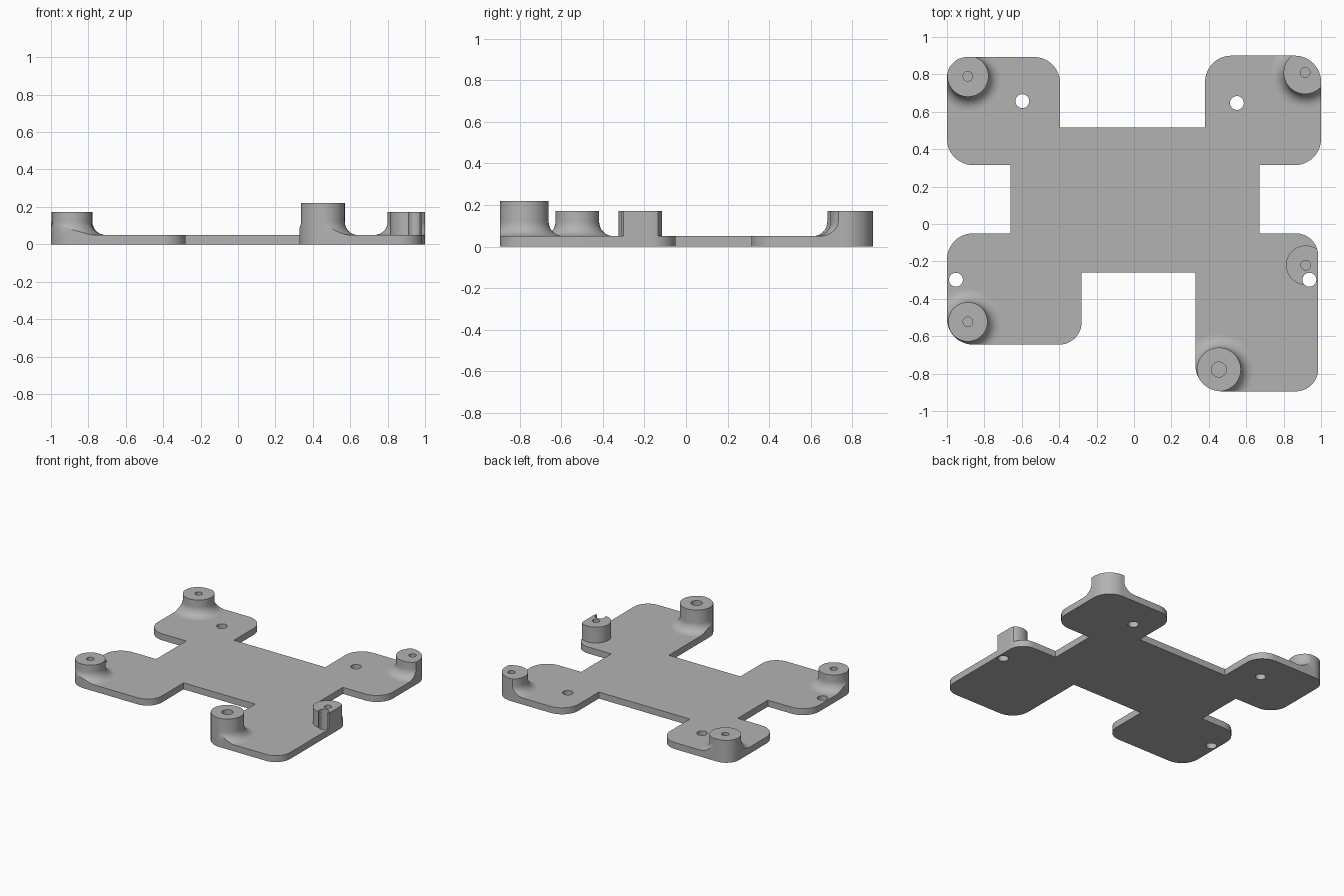
import bpy, bmesh
from math import pi, sin, cos
from mathutils import Vector

if "Cube" in bpy.data.objects:
    bpy.data.objects.remove(bpy.data.objects["Cube"])

grey = bpy.data.materials.new("plain grey")
grey.use_nodes = True
colour = (0.45, 0.45, 0.45, 1)
grey.diffuse_color = colour
grey.node_tree.nodes["Principled BSDF"].inputs["Base Color"].default_value = colour

THICK = 0.05
FILLET = 0.07


def make_object(name, bm):
    bmesh.ops.recalc_face_normals(bm, faces=bm.faces)
    mesh = bpy.data.meshes.new(name)
    bm.to_mesh(mesh)
    bm.free()
    mesh.materials.append(grey)
    obj = bpy.data.objects.new(name, mesh)
    bpy.context.collection.objects.link(obj)
    return obj


def rounded_outline(corners, steps=12):
    """Replace each (x, y, radius) corner by an arc."""
    points = []
    for i, (x, y, r) in enumerate(corners):
        p = Vector((x, y))
        if r == 0:
            points.append(p)
            continue
        before = (Vector(corners[i - 1][:2]) - p).normalized()
        after = (Vector(corners[(i + 1) % len(corners)][:2]) - p).normalized()
        centre = p + r * (before + after)
        for k in range(steps + 1):
            a = pi / 2 * k / steps
            points.append(centre - r * (after * cos(a) + before * sin(a)))
    return points


def prism(name, points, bottom, top):
    bm = bmesh.new()
    face = bm.faces.new([bm.verts.new((p.x, p.y, bottom)) for p in points])
    new = bmesh.ops.extrude_face_region(bm, geom=[face])["geom"]
    verts = [v for v in new if isinstance(v, bmesh.types.BMVert)]
    bmesh.ops.translate(bm, verts=verts, vec=(0, 0, top - bottom))
    return make_object(name, bm)


def circle(x, y, r, n=48):
    return [Vector((x + r * cos(2 * pi * k / n), y + r * sin(2 * pi * k / n)))
            for k in range(n)]


def lathe(name, x, y, profile, n=64):
    """Closed solid of rings, from the bottom up."""
    bm = bmesh.new()
    rings = [[bm.verts.new((p.x, p.y, z)) for p in circle(x, y, r, n)]
             for r, z in profile]
    for low, high in zip(rings, rings[1:]):
        for k in range(n):
            j = (k + 1) % n
            bm.faces.new((low[k], low[j], high[j], high[k]))
    bm.faces.new(rings[0])
    bm.faces.new(rings[-1])
    return make_object(name, bm)


def boolean(obj, cutter, operation="DIFFERENCE"):
    mod = obj.modifiers.new("cut", "BOOLEAN")
    mod.operation = operation
    mod.solver = "EXACT"
    mod.object = cutter
    bpy.context.view_layer.objects.active = obj
    bpy.ops.object.modifier_apply(modifier=mod.name)


# Plate outline, counter-clockwise: four rounded pads around a middle panel
R = 0.14
outline = rounded_outline([
    (-1, -0.645, R), (-0.28, -0.645, 0.12), (-0.28, -0.26, 0), (0.328, -0.26, 0),
    (0.328, -0.895, R), (0.985, -0.895, 0.12), (0.985, -0.05, 0.12), (0.67, -0.05, 0),
    (0.67, 0.315, 0), (1, 0.315, R), (1, 0.9, R), (0.38, 0.9, R),
    (0.38, 0.515, 0), (-0.395, 0.515, 0), (-0.395, 0.893, R), (-1, 0.893, 0.11),
    (-1, 0.315, R), (-0.66, 0.315, 0), (-0.66, -0.05, 0), (-1, -0.05, R)])
plate = prism("base_plate", outline, 0, THICK)
trim = prism("trim_block", outline, -0.1, 0.4)

# Through holes in the pads
drills = [prism("drill", circle(x, y, 0.037), -0.1, 0.4) for x, y in
          ((-0.597, 0.657), (0.55, 0.647), (-0.952, -0.298), (0.938, -0.298))]
for drill in drills:
    boolean(plate, drill)

# Standoffs: name, centre, radius, height, screw hole radius, flared foot
standoffs = [
    ("back_right_standoff", -0.888, 0.79, 0.11, 0.172, 0.026, True),
    ("back_left_standoff", 0.915, 0.81, 0.115, 0.172, 0.026, True),
    ("front_right_standoff", -0.888, -0.523, 0.105, 0.172, 0.026, True),
    ("front_left_standoff", 0.454, -0.778, 0.117, 0.22, 0.04, True),
    ("notched_standoff", 0.918, -0.22, 0.105, 0.172, 0.026, False)]
parts = [plate]
for name, x, y, r, top, hole, flared in standoffs:
    profile = [(r, THICK)]
    if flared:
        angles = [pi / 2 * k / 10 for k in range(11)]
        profile = [(r + FILLET * (1 - sin(a)), THICK + FILLET * (1 - cos(a)))
                   for a in angles]
    post = lathe(name, x, y, profile + [(r, top)])
    boolean(post, trim, "INTERSECT")
    screw = prism("screw_hole", circle(x, y, hole), -0.1, 0.4)
    boolean(post, screw)
    bpy.data.objects.remove(screw)
    if not flared:
        boolean(post, drills[-1])
    parts.append(post)

for helper in drills + [trim]:
    bpy.data.objects.remove(helper)

# Smooth round walls, crisp rims
bpy.ops.object.select_all(action="DESELECT")
for part in parts:
    part.select_set(True)
bpy.context.view_layer.objects.active = plate
bpy.ops.object.shade_smooth_by_angle(angle=pi / 6)
